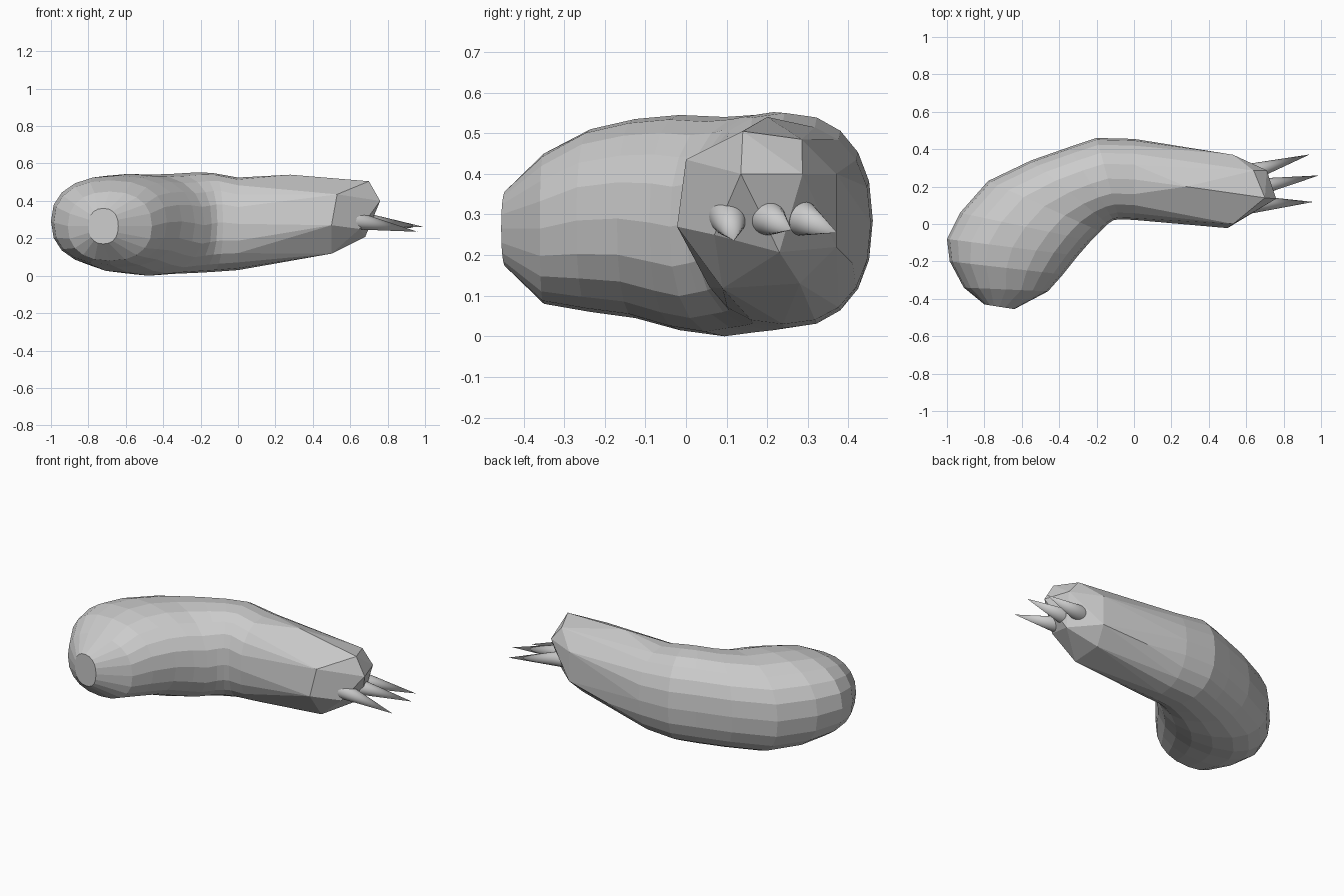
import bpy, bmesh
from math import cos, sin, tau
from mathutils import Vector

if "Cube" in bpy.data.objects:
    bpy.data.objects.remove(bpy.data.objects["Cube"])


def finish(bm, name):
    bmesh.ops.recalc_face_normals(bm, faces=bm.faces[:])
    mesh = bpy.data.meshes.new(name)
    bm.to_mesh(mesh)
    bm.free()
    obj = bpy.data.objects.new(name, mesh)
    bpy.context.collection.objects.link(obj)
    return obj


def ring(sec, sides=20, power=0.86):
    # Rounded-box cross-section between an outer and an inner outline point
    ox, oy, ix, iy, z0, z1 = sec
    outer, inner = Vector((ox, oy, 0)), Vector((ix, iy, 0))
    mid, half = (outer + inner) / 2, (outer - inner) / 2
    pts = []
    for i in range(sides):
        c, s = cos(tau * i / sides), sin(tau * i / sides)
        c = abs(c) ** power * (1 if c > 0 else -1)
        s = abs(s) ** power * (1 if s > 0 else -1)
        p = mid + half * c
        p.z = (z0 + z1) / 2 + (z1 - z0) / 2 * s
        pts.append(p)
    return pts


# Upper arm: outer x, y, inner x, y, bottom z, top z
sections = [
    (-0.80, -0.43, -0.64, -0.455, 0.17, 0.36),
    (-0.91, -0.34, -0.46, -0.36, 0.08, 0.45),
    (-0.985, -0.20, -0.38, -0.27, 0.06, 0.51),
    (-1.00, -0.08, -0.30, -0.17, 0.045, 0.535),
    (-0.93, 0.06, -0.23, -0.09, 0.015, 0.545),
    (-0.78, 0.23, -0.18, -0.04, 0.00, 0.54),
    (-0.55, 0.34, -0.14, 0.00, 0.01, 0.545),
    (-0.35, 0.41, -0.11, 0.02, 0.015, 0.552),
    (-0.20, 0.46, -0.08, 0.025, 0.02, 0.55),
    (0.00, 0.455, 0.00, 0.022, 0.03, 0.525),
]
bm = bmesh.new()
rings = [[bm.verts.new(p) for p in ring(s)] for s in sections]
for a, b in zip(rings, rings[1:]):
    for i in range(len(a)):
        j = (i + 1) % len(a)
        bm.faces.new((a[i], a[j], b[j], b[i]))
bm.faces.new(rings[0])
bm.faces.new(rings[-1])
finish(bm, "upper_arm")

# Faceted forearm: hull from the elbow ring to the angular hand end
hand = [
    (0.28, 0.20, 0.54), (0.25, 0.405, 0.38), (0.25, 0.41, 0.18),
    (0.50, -0.022, 0.27), (0.53, 0.00, 0.435), (0.50, 0.09, 0.118),
    (0.50, 0.28, 0.13), (0.53, 0.37, 0.40), (0.53, 0.37, 0.22),
    (0.70, 0.14, 0.505), (0.64, 0.285, 0.485),
    (0.76, 0.135, 0.40), (0.71, 0.287, 0.40),
    (0.68, 0.23, 0.207), (0.65, 0.07, 0.25),
]
bm = bmesh.new()
for p in ring(sections[-1]) + hand:
    bm.verts.new(p)
res = bmesh.ops.convex_hull(bm, input=bm.verts[:])
loose = [v for v in bm.verts if not v.link_faces]
bmesh.ops.delete(bm, geom=loose, context='VERTS')
bmesh.ops.dissolve_limit(bm, angle_limit=0.05, verts=bm.verts[:], edges=bm.edges[:])
finish(bm, "forearm")

# Three claws, each a cone from base to tip
claws = [
    ((0.63, 0.105, 0.295), (0.96, 0.118, 0.235)),
    ((0.65, 0.195, 0.295), (0.99, 0.260, 0.262)),
    ((0.62, 0.275, 0.295), (0.94, 0.372, 0.255)),
]
for n, (base, tip) in enumerate(claws):
    base, tip = Vector(base), Vector(tip)
    d = tip - base
    bpy.ops.mesh.primitive_cone_add(
        vertices=32, radius1=0.048, radius2=0, depth=d.length,
        location=(base + tip) / 2, rotation=d.to_track_quat('Z', 'Y').to_euler())
    claw = bpy.context.object
    claw.name = f"claw_{n + 1}"
    bpy.ops.object.shade_smooth_by_angle()
